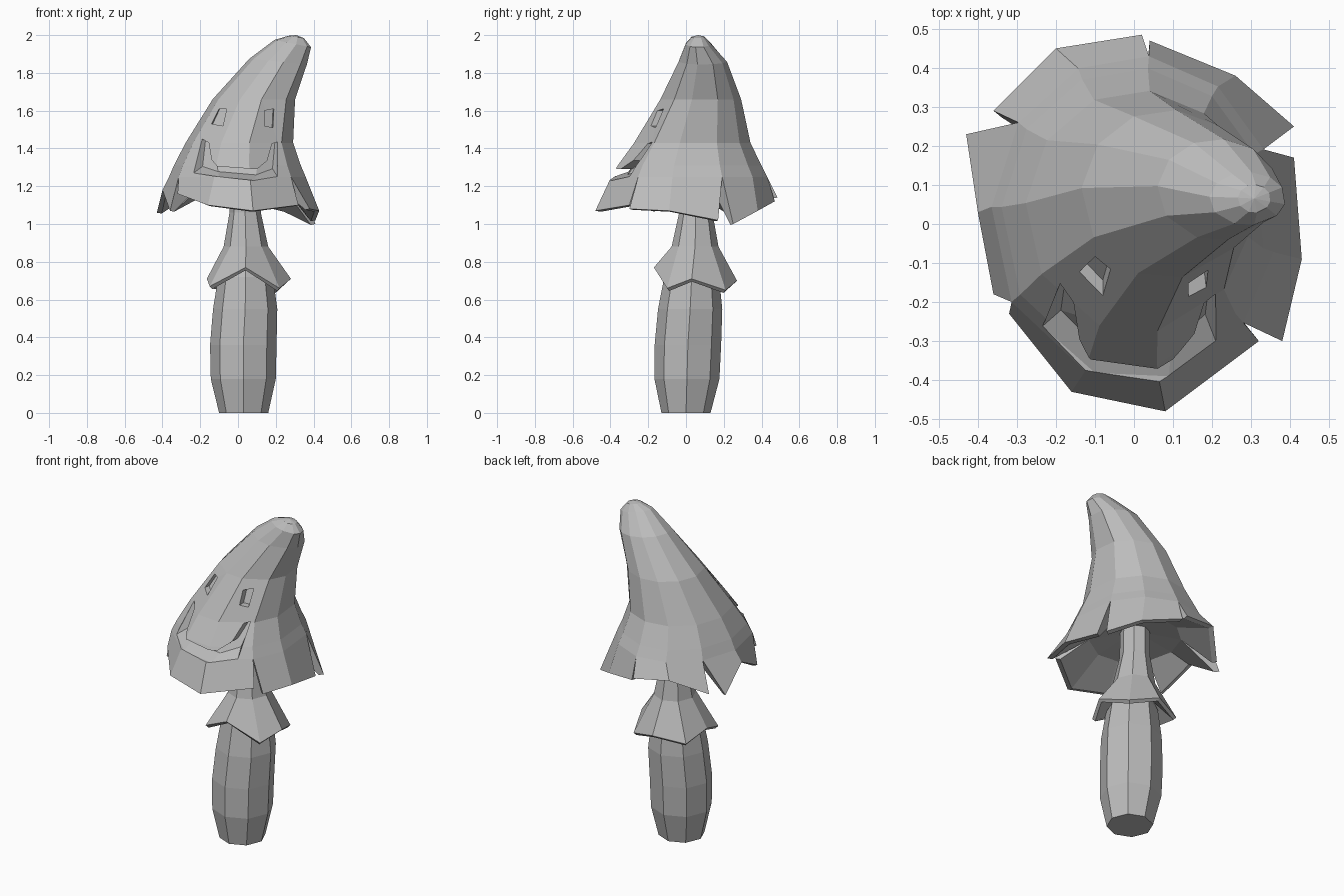
import bpy, bmesh, math
from mathutils import Vector
from mathutils.bvhtree import BVHTree

if "Cube" in bpy.data.objects:
    bpy.data.objects.remove(bpy.data.objects["Cube"], do_unlink=True)

grey = bpy.data.materials.new("plain grey")
grey.use_nodes = True
grey.diffuse_color = (0.5, 0.5, 0.5, 1)
grey.node_tree.nodes["Principled BSDF"].inputs["Base Color"].default_value = (0.5, 0.5, 0.5, 1)


def finish(bm, name):
    bmesh.ops.recalc_face_normals(bm, faces=bm.faces)
    mesh = bpy.data.meshes.new(name)
    bm.to_mesh(mesh)
    bm.free()
    mesh.materials.append(grey)
    obj = bpy.data.objects.new(name, mesh)
    bpy.context.collection.objects.link(obj)
    return obj


def ring(angles, z, cx, cy, rx, ry, tilt=0):
    pts = []
    for a in angles:
        dx, dy = rx * math.cos(a), ry * math.sin(a)
        pts.append(Vector((cx + dx, cy + dy, z - tilt * dx)))
    return pts


def loft(rings, name):
    """Closed solid through rings of equal length, capped at both ends."""
    bm = bmesh.new()
    rows = [[bm.verts.new(p) for p in r] for r in rings]
    n = len(rows[0])
    for low, high in zip(rows, rows[1:]):
        for i in range(n):
            j = (i + 1) % n
            bm.faces.new((low[i], low[j], high[j], high[i]))
    bm.faces.new(rows[0])
    bm.faces.new(rows[-1])
    return finish(bm, name)


# Stem: eight-sided bulging post
octagon = [math.tau * i / 8 for i in range(8)]
stem_profile = [(0, .03, 0, .13), (.18, .028, .005, .172), (.36, .028, .01, .176),
                (.55, .038, .022, .17), (.72, .04, .03, .145), (.8, .04, .04, .1)]
loft([ring(octagon, z, x, y, r, r) for z, x, y, r in stem_profile], "stem")

# Neck flaring into a wavy skirt, with an underside
hem = [Vector(p) for p in ((.28, .03, .71), (.21, .21, .65), (.04, .27, .70), (-.14, .20, .67),
                           (-.165, .03, .71), (-.15, -.10, .67), (.04, -.17, .77), (.22, -.10, .66))]
middle = Vector((.045, .045, 0))
under = [middle + (p - middle) * .93 for p in hem]
for p, q in zip(under, hem):
    p.z = q.z - .015
loft([ring(octagon, .77, .04, .04, .11, .11), under, hem,
      ring(octagon, .88, .042, .048, .118, .124),
      ring(octagon, 1.06, .038, .052, .083, .088),
      ring(octagon, 1.28, .035, .05, .08, .085)], "neck_skirt")

# Cap: bent eleven-sided hood, its brim split into five flaps
columns = [math.radians(a) for a in (84, 54, 25, -12, -40, -80, -110, -149, -184, -216, -247)]
count = len(columns)
levels = [(1.25, 0, .015, .366, .417, 0), (1.31, 0, .017, .34, .384, 0),
          (1.43, .01, .032, .288, .311, 0), (1.66, .086, .077, .221, .216, 0),
          (1.86, .214, .088, .154, .13, .1), (1.955, .291, .065, .098, .068, .2),
          (1.99, .308, .065, .042, .036, .15)]
flaps = [(0, ((.04, .47, 1.12), (.26, .38, 1.07), (.41, .25, 1.0))),
         (2, ((.41, .17, 1.02), (.43, -.09, 1.07), (.38, -.30, 1.08))),
         (4, ((.32, -.30, 1.10), (.08, -.48, 1.07), (-.16, -.43, 1.10), (-.32, -.23, 1.16))),
         (7, ((-.36, -.18, 1.07), (-.40, .03, 1.18), (-.43, .23, 1.06))),
         (9, ((-.36, .29, 1.07), (-.20, .45, 1.17), (.02, .485, 1.14)))]
bm = bmesh.new()
rows = [[bm.verts.new(p) for p in ring(columns, *lv)] for lv in levels]
tip = bm.verts.new((.308, .065, 2.0))
lining = [bm.verts.new(p) for p in ring(columns, 1.2, .01, .02, .25, .27)]
ceiling = bm.verts.new((.035, .05, 1.23))
for i in range(count):
    j = (i + 1) % count
    for low, high in zip(rows, rows[1:]):
        bm.faces.new((low[i], low[j], high[j], high[i]))
    bm.faces.new((rows[-1][i], rows[-1][j], tip))
    bm.faces.new((lining[i], lining[j], ceiling))
for start, points in flaps:
    size = len(points)
    edge = [bm.verts.new(p) for p in points]
    inner = [bm.verts.new((x * .94, y * .94, z - .005)) for x, y, z in points]
    top = [rows[0][(start + k) % count] for k in range(size)]
    back = [lining[(start + k) % count] for k in range(size)]
    for k in range(size - 1):
        bm.faces.new((edge[k], edge[k + 1], top[k + 1], top[k]))
        bm.faces.new((inner[k], inner[k + 1], back[k + 1], back[k]))
        bm.faces.new((edge[k], edge[k + 1], inner[k + 1], inner[k]))
    for k in (0, -1):
        bm.faces.new((edge[k], inner[k], back[k], top[k]))
surface = BVHTree.FromBMesh(bm)
cap = finish(bm, "cap")


def carve(outer, inner, name, depth, taper):
    """Sink the strip between two outlines into the front of the cap."""
    def at(x, z, offset):
        hit = surface.ray_cast(Vector((x, -2, z)), Vector((0, 1, 0)))[0]
        return Vector((x, hit.y + offset, z))
    sections = []
    for (ox, oz), (ix, iz) in zip(outer, inner):
        fx, fz = ox + (ix - ox) * taper, oz + (iz - oz) * taper
        sections.append([at(ox, oz, -.002), at(fx, fz, depth), at(ix, iz, depth), at(ix, iz, -.002),
                         at(ix, iz, -.1), at(ox, oz, -.1)])
    cutter = loft(sections, name)
    cutter.hide_render = True
    cut = cap.modifiers.new(name, 'BOOLEAN')
    cut.operation = 'DIFFERENCE'
    cut.solver = 'EXACT'
    cut.object = cutter
    bpy.context.view_layer.objects.active = cap
    bpy.ops.object.modifier_apply(modifier=name)
    bpy.data.objects.remove(cutter, do_unlink=True)


# Smiling mouth and two eyes
carve([(-.19, 1.45), (-.235, 1.27), (-.1, 1.25), (.09, 1.23), (.21, 1.25), (.21, 1.435)],
      [(-.155, 1.43), (-.14, 1.34), (-.11, 1.305), (.10, 1.29), (.155, 1.335), (.18, 1.425)],
      "mouth_cut", .06, .5)
carve([(-.14, 1.53), (-.10, 1.61)], [(-.08, 1.52), (-.06, 1.61)], "right_eye_cut", .04, .1)
carve([(.185, 1.51), (.19, 1.61)], [(.14, 1.52), (.14, 1.60)], "left_eye_cut", .04, .1)
